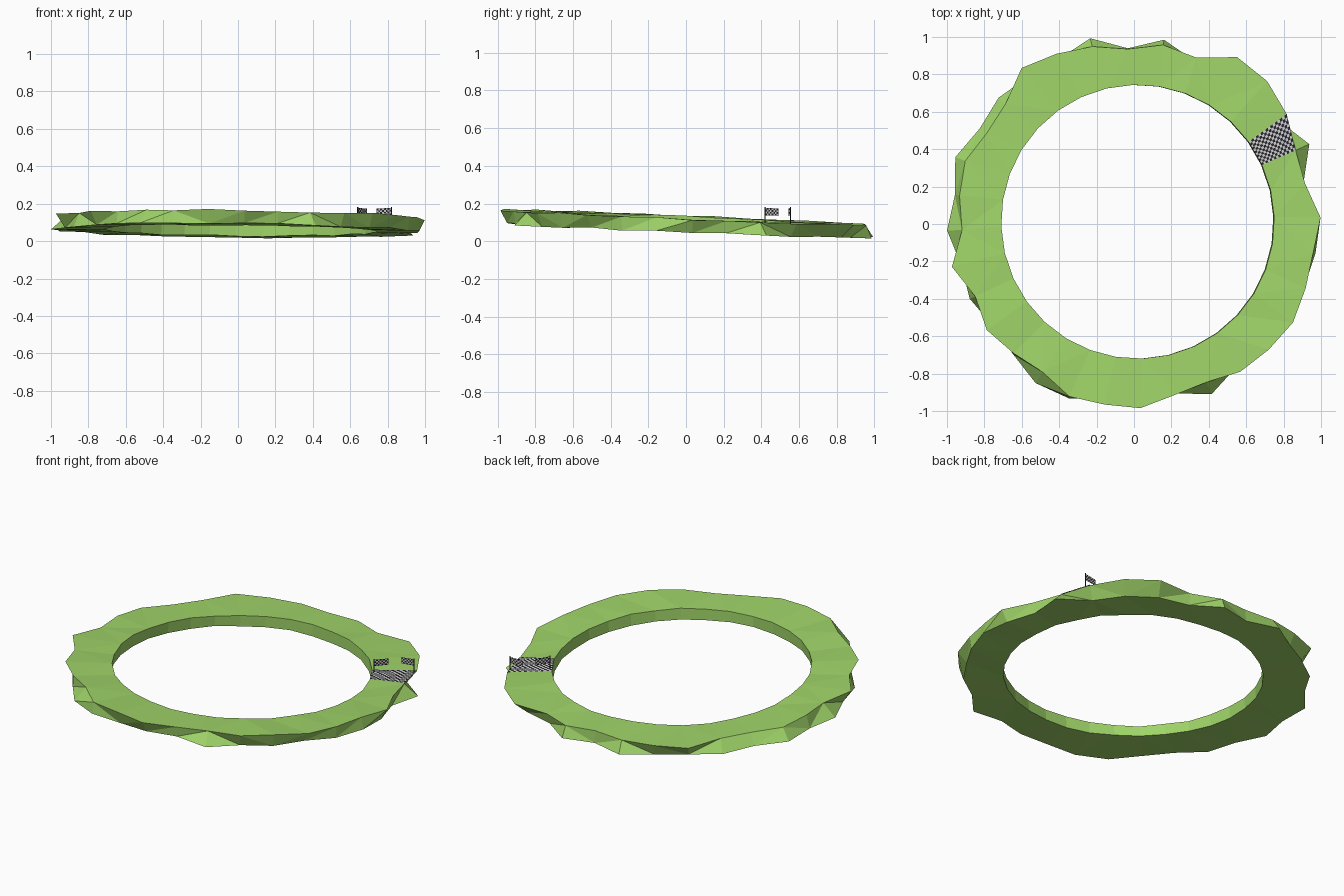
import bpy, bmesh, math, random
from mathutils import Vector

if "Cube" in bpy.data.objects:
    bpy.data.objects.remove(bpy.data.objects["Cube"])

random.seed(4)


def material(name, rgb):
    m = bpy.data.materials.new(name)
    m.diffuse_color = (*rgb, 1)
    m.use_nodes = True
    m.node_tree.nodes["Principled BSDF"].inputs["Base Color"].default_value = m.diffuse_color
    return m


GRASS = material("grass", (0.35, 0.66, 0.14))
DARK = material("dark", (0.02, 0.02, 0.025))
PALE = material("pale", (0.8, 0.8, 0.8))


def finish(bm, name, mats):
    me = bpy.data.meshes.new(name)
    bm.to_mesh(me)
    bm.free()
    ob = bpy.data.objects.new(name, me)
    for m in mats:
        me.materials.append(m)
    bpy.context.collection.objects.link(ob)
    return ob


# Ragged outer rim radii, one per segment, for the upper and lower edges
TOP_R = [.998, .94, .95, 1.006, 1.044, 1.049, .95, .97, .936, .975, 1.0, 1.028, .94, .925, .963, .945,
         .92, 1.0, .933, .97, .945, .93, .985, .978, .985, .94, .93, .973, .985, 1.0, .98, .97]
LOW_R = [.96, .93, 1.03, .95, .97, .97, .93, .998, .94, 1.02, .97, .97, .99, .97, 1.02, .97,
         1.0, .95, .965, .93, .95, 1.0, .995, .95, .95, .93, 1.0, .94, .96, .95, .97, .983]
N = len(TOP_R)


def tilt(x, y, base):
    return base - 0.04 * y - 0.01 * x + random.uniform(-0.005, 0.005)


# Grassy ring: four-point cross-section swept around, gently tilted to the back
bm = bmesh.new()
rings = []
for i in range(N):
    a = 2 * math.pi * i / N + math.radians(2)
    c, s = math.cos(a), math.sin(a)
    xi, yi = 0.02 + 0.73 * c, 0.012 + 0.732 * s
    spots = [(xi, yi, 0.125), (TOP_R[i] * c, TOP_R[i] * s, 0.127),
             (LOW_R[i] * c, LOW_R[i] * s, 0.056), (xi - 0.005, yi, 0.058)]
    rings.append([bm.verts.new((x, y, max(0, tilt(x, y, b)))) for x, y, b in spots])
for i in range(N):
    p, q = rings[i], rings[(i + 1) % N]
    for j in range(4):
        k = (j + 1) % 4
        bm.faces.new((p[j], p[k], q[k], q[j]))
patch = [rings[i][j].co.copy() for i, j in ((2, 0), (2, 1), (3, 1), (3, 0))]
bmesh.ops.triangulate(bm, faces=bm.faces[:])
bmesh.ops.recalc_face_normals(bm, faces=bm.faces[:])
finish(bm, "grass_ring", [GRASS])


def checker(name, corners, nu, nv):
    """Checkered grid stretched between four corners."""
    a, b, c, d = corners
    bm = bmesh.new()
    g = [[bm.verts.new(a.lerp(b, u / nu).lerp(d.lerp(c, u / nu), v / nv))
          for v in range(nv + 1)] for u in range(nu + 1)]
    for u in range(nu):
        for v in range(nv):
            f = bm.faces.new((g[u][v], g[u + 1][v], g[u + 1][v + 1], g[u][v + 1]))
            f.material_index = (u + v) % 2
    finish(bm, name, [DARK, PALE])


# Checkered finish strip lying on one ring segment
checker("finish_strip", [p + Vector((0, 0, 0.004)) for p in patch], 16, 12)


# Small checkered flags on thin poles, either side of the strip
def flag(name, pole, tip):
    bpy.ops.mesh.primitive_cylinder_add(vertices=8, radius=0.003, depth=0.09,
                                        location=(*pole, 0.137))
    ob = bpy.context.object
    ob.name = name + "_pole"
    ob.data.materials.append(DARK)
    checker(name + "_cloth", [Vector((*pole, 0.138)), Vector((*tip, 0.135)),
                              Vector((*tip, 0.173)), Vector((*pole, 0.178))], 8, 4)


flag("inner_flag", (0.64, 0.42), (0.69, 0.49))
flag("outer_flag", (0.82, 0.555), (0.74, 0.545))
